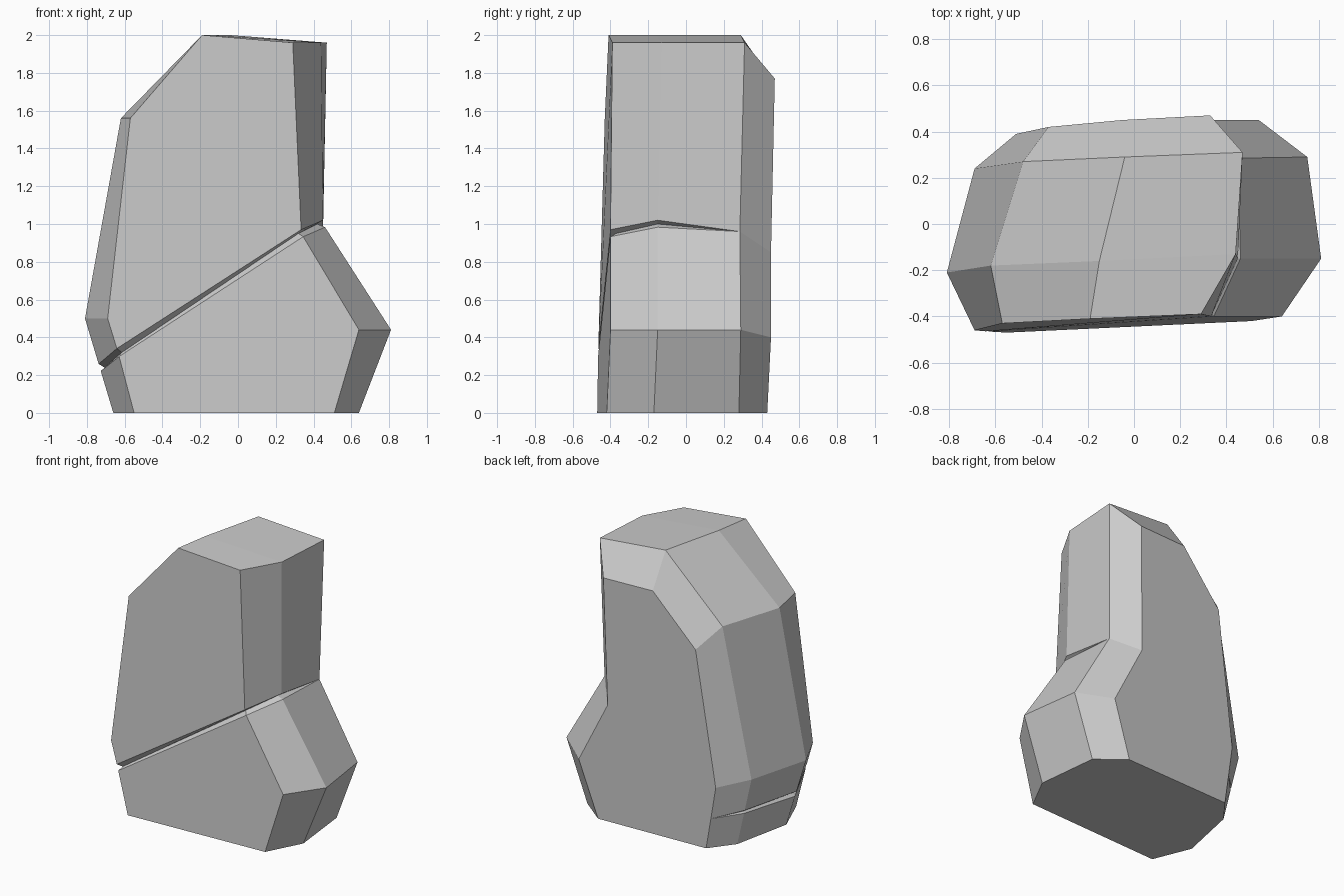
import bpy, bmesh
from mathutils import Vector

if "Cube" in bpy.data.objects:
    bpy.data.objects.remove(bpy.data.objects["Cube"])

# Cross-section outlines from front to back, anticlockwise seen from the front:
# base left, base right, right bulge, waist, top right, top left, shoulder, left bulge, crack end
RINGS = [
    [(-.55, -.47, 0), (.51, -.42, 0), (.64, -.40, .44), (.335, -.40, .95), (.29, -.39, 1.96),
     (-.19, -.41, 2), (-.57, -.43, 1.56), (-.69, -.46, .5), (-.635, -.465, .32)],
    [(-.66, -.20, 0), (.64, -.17, 0), (.81, -.15, .44), (.45, -.15, 1.0), (.44, -.13, 1.96),
     (-.15, -.16, 2), (-.62, -.18, 1.56), (-.81, -.21, .5), (-.732, -.205, .24)],
    [(-.57, .23, 0), (.59, .28, 0), (.75, .29, .44), (.45, .285, .96), (.47, .31, 1.96),
     (-.04, .29, 2), (-.48, .27, 1.56), (-.69, .24, .5), (-.63, .235, .25)],
    [(-.44, .40, 0), (.40, .43, 0), (.54, .45, .40), (.31, .45, .85), (.33, .47, 1.77),
     (-.05, .45, 1.77), (-.37, .42, 1.42), (-.51, .39, .45), (-.475, .395, .22)],
]
# Crack half-width and inward offset for each ring: (waist end, left end)
CRACK = [
    ((.02, (-.015, .03, 0)), (.022, (.02, .03, 0))),
    ((.02, (-.03, 0, 0)), (.02, (.025, 0, 0))),
    ((0, (0, 0, 0)), (.012, (.015, 0, 0))),
    ((0, (0, 0, 0)), (0, (0, 0, 0))),
]


def add_crack(ring, crack):
    """Replace each crack end by lip, groove bottom, lip."""
    pts = [Vector(p) for p in ring]
    out = []
    for i, p in enumerate(pts):
        if i not in (3, 8):
            out.append(p)
            continue
        width, inset = crack[0 if i == 3 else 1]
        before, after = pts[i - 1], pts[(i + 1) % 9]
        out += [p + (before - p).normalized() * width, p + Vector(inset),
                p + (after - p).normalized() * width]
    return out


bm = bmesh.new()
loops = [[bm.verts.new(p) for p in add_crack(r, c)] for r, c in zip(RINGS, CRACK)]
n = len(loops[0])

# Faceted sides
for a, b in zip(loops, loops[1:]):
    for i in range(n):
        j = (i + 1) % n
        bm.faces.new((a[i], a[j], b[j], b[i]))

# Front: lower slab, two crack walls, upper slab; back: one flat cap
f = loops[0]
for ids in ((0, 1, 2, 3, 12), (12, 3, 4, 11), (11, 4, 5, 10), (5, 6, 7, 8, 9, 10)):
    bm.faces.new([f[i] for i in ids])
bm.faces.new(loops[-1][::-1])

bmesh.ops.remove_doubles(bm, verts=bm.verts, dist=.001)
bmesh.ops.recalc_face_normals(bm, faces=bm.faces)
mesh = bpy.data.meshes.new("cracked_boulder")
bm.to_mesh(mesh)
bm.free()
boulder = bpy.data.objects.new("cracked_boulder", mesh)
bpy.context.collection.objects.link(boulder)
